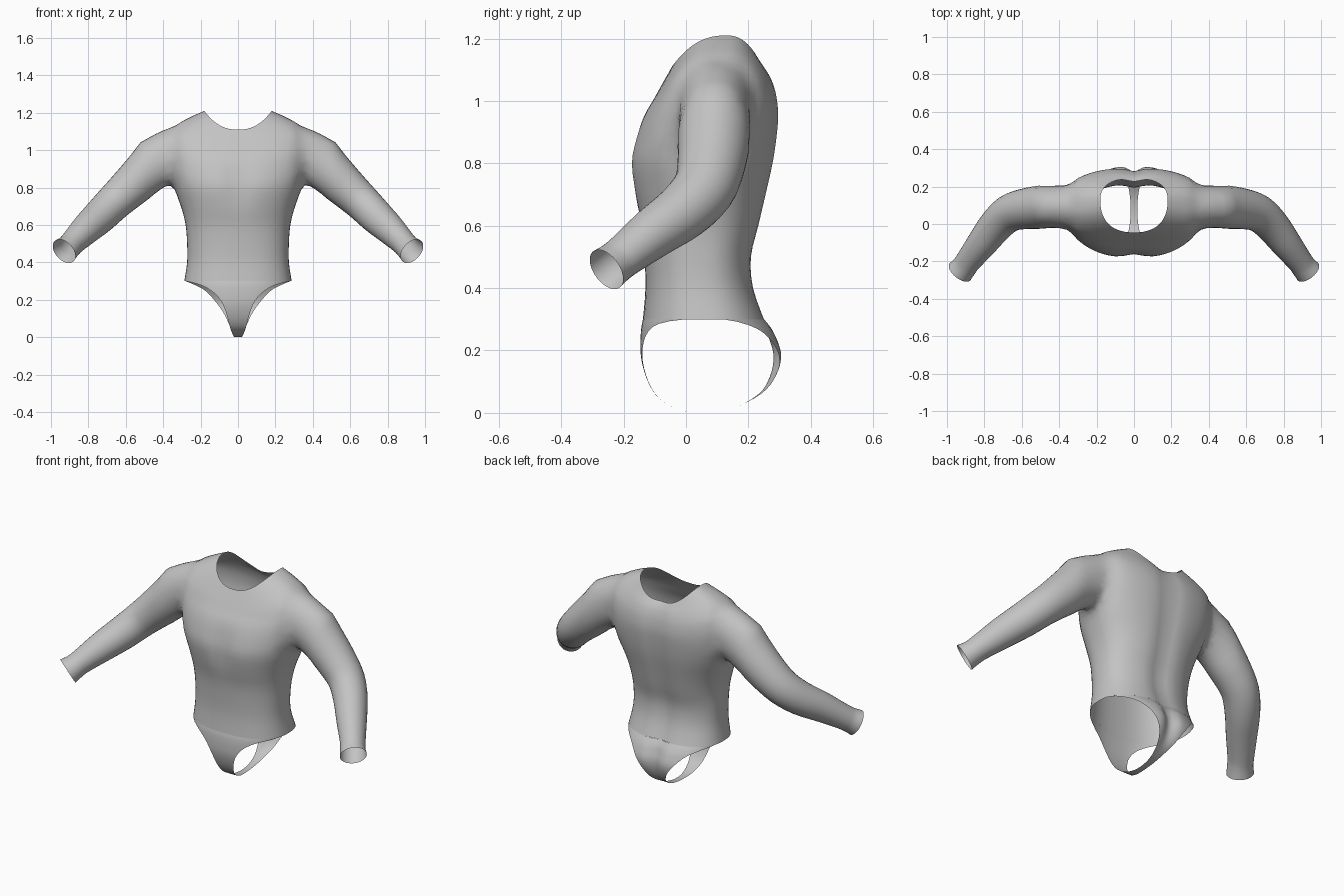
import bpy, bmesh, math
from mathutils import Vector

if "Cube" in bpy.data.objects:
    bpy.data.objects.remove(bpy.data.objects["Cube"])

fabric = bpy.data.materials.new("grey_fabric")
fabric.diffuse_color = (0.55, 0.55, 0.55, 1)
fabric.use_nodes = True
fabric.node_tree.nodes["Principled BSDF"].inputs["Base Color"].default_value = fabric.diffuse_color
N = 2.4  # roundness of the body cross-section


def spline(rows, steps):
    """Catmull-Rom interpolation through equal-length rows of numbers."""
    out = []
    for i in range(len(rows) - 1):
        a, b = rows[max(i - 1, 0)], rows[i]
        c, d = rows[i + 1], rows[min(i + 2, len(rows) - 1)]
        for s in range(steps):
            t = s / steps
            out.append([0.5 * (2 * q + (r - p) * t + (2 * p - 5 * q + 4 * r - u) * t * t
                               + (3 * q - p - 3 * r + u) * t ** 3)
                        for p, q, r, u in zip(a, b, c, d)])
    out.append(list(rows[-1]))
    return out


def make_object(name, bm, slots=1):
    bmesh.ops.recalc_face_normals(bm, faces=bm.faces)
    me = bpy.data.meshes.new(name)
    bm.to_mesh(me)
    bm.free()
    for _ in range(slots):
        me.materials.append(fabric)
    ob = bpy.data.objects.new(name, me)
    bpy.context.collection.objects.link(ob)
    return ob


def smooth(ob):
    bpy.ops.object.select_all(action='DESELECT')
    ob.select_set(True)
    bpy.context.view_layer.objects.active = ob
    bpy.ops.object.shade_smooth_by_angle(angle=math.radians(60))


def loft(name, rings):
    """Closed tube; the end caps get material slot 1 so they can be opened later."""
    bm = bmesh.new()
    vs = [[bm.verts.new(p) for p in ring] for ring in rings]
    n = len(vs[0])
    for a, b in zip(vs, vs[1:]):
        for i in range(n):
            j = (i + 1) % n
            bm.faces.new((a[i], a[j], b[j], b[i]))
    for ring in (vs[0], vs[-1]):
        mid = bm.verts.new(sum((v.co for v in ring), Vector()) / n)
        for i in range(n):
            bm.faces.new((ring[i], ring[(i + 1) % n], mid)).material_index = 1
    return make_object(name, bm, 2)


# Torso: half width, side y, front y, back y, front z, side z, back z
body = [
    (.287, .06, -.138, .255, .30, .30, .30),
    (.272, .05, -.130, .220, .40, .40, .40),
    (.272, .05, -.133, .213, .50, .50, .50),
    (.280, .05, -.143, .237, .60, .60, .60),
    (.305, .06, -.166, .260, .70, .70, .70),
    (.345, .08, -.180, .282, .80, .80, .80),
    (.375, .09, -.164, .294, .88, .88, .88),
    (.392, .09, -.138, .300, .95, .96, .95),
    (.395, .09, -.108, .296, 1.00, 1.04, 1.00),
    (.365, .095, -.085, .287, 1.04, 1.11, 1.04),
    (.280, .11, -.062, .270, 1.08, 1.165, 1.08),
    (.180, .13, -.045, .245, 1.11, 1.21, 1.11),
]


def body_ring(hw, ys, yf, yb, zf, zs, zb, n=56):
    pts = []
    for i in range(n):
        a = 2 * math.pi * i / n
        c, s = math.cos(a), math.sin(a)
        x = hw * math.copysign(abs(c) ** (2 / N), c)
        k = abs(s) ** (2 / N)
        y = ys + ((yb if s > 0 else yf) - ys) * k
        # shallow grooves along the spine and between the chest halves
        if s > 0:
            y -= .018 * math.exp(-(x / .05) ** 2)
        else:
            y += .02 * math.exp(-(x / .06) ** 2 - ((zf - .82) / .12) ** 2)
        z = (zb if s > 0 else zf)
        pts.append((x, y, z + (zs - z) * c * c))
    return pts


torso = loft("torso_and_sleeves", [body_ring(*r) for r in spline(body, 3)])

# Sleeves: centre x, y, z, radius up, radius across
arm = [
    (.24, .10, 1.02, .09, .08), (.32, .095, 1.005, .125, .105),
    (.40, .093, .965, .140, .118), (.49, .090, .882, .124, .117),
    (.59, .080, .790, .108, .108), (.67, .055, .715, .098, .100),
    (.74, -.010, .645, .092, .092), (.81, -.100, .580, .082, .082),
    (.88, -.190, .510, .068, .070), (.905, -.225, .483, .067, .068),
    (.93, -.255, .460, .074, .071),
]


def sleeve_rings(side, n=32):
    rows = spline(arm, 3)
    cs = [Vector(r[:3]) for r in rows]
    rings = []
    for i, r in enumerate(rows):
        t = (cs[min(i + 1, len(cs) - 1)] - cs[max(i - 1, 0)]).normalized()
        across = (Vector((0, 1, 0)) - t * t.y).normalized()
        up = across.cross(t)
        ring = []
        for j in range(n):
            a = 2 * math.pi * j / n
            p = cs[i] + up * r[3] * math.cos(a) + across * r[4] * math.sin(a)
            ring.append((p.x * side, p.y, p.z))
        rings.append(ring)
    return rings


for side in (1, -1):
    sleeve = loft("sleeve", sleeve_rings(side))
    bpy.context.view_layer.objects.active = torso
    mod = torso.modifiers.new("join_sleeve", 'BOOLEAN')
    mod.operation = 'UNION'
    mod.solver = 'EXACT'
    mod.object = sleeve
    bpy.ops.object.modifier_apply(modifier=mod.name)
    bpy.data.objects.remove(sleeve)

# Open the neck, waist and cuffs, then blend the shoulder seams
bm = bmesh.new()
bm.from_mesh(torso.data)
bmesh.ops.delete(bm, geom=[f for f in bm.faces if f.material_index == 1], context='FACES')
bmesh.ops.remove_doubles(bm, verts=bm.verts, dist=.006)
seam = [v for v in bm.verts if .31 < abs(v.co.x) < .5 and v.co.z > .76]
for _ in range(10):
    bmesh.ops.smooth_vert(bm, verts=seam, factor=.5, use_axis_x=True,
                          use_axis_y=True, use_axis_z=True)
bm.to_mesh(torso.data)
bm.free()
torso.data.materials.pop(index=1)
smooth(torso)

# Crotch panel: y, z, half width, cleft depth, running from front to back
panel = [
    (-.138, .30, .280, 0), (-.143, .275, .190, 0), (-.146, .23, .120, 0),
    (-.143, .17, .078, 0), (-.122, .10, .055, 0), (-.085, .045, .040, 0),
    (-.02, .010, .026, 0), (.05, .001, .018, 0), (.13, .010, .020, 0),
    (.20, .035, .030, .005), (.262, .075, .050, .015), (.300, .135, .080, .025),
    (.310, .19, .120, .03), (.294, .24, .165, .028), (.278, .27, .210, .022),
    (.255, .30, .280, .018),
]
bm = bmesh.new()
rows = []
COLS = 20
for y0, z, hw, cleft in spline(panel, 3):
    row = []
    for i in range(COLS + 1):
        x = hw * math.sin(math.pi * (i / COLS - .5))
        k = max(0, 1 - abs(x / .287) ** N) ** (1 / N)
        y = .06 + (y0 - .06) * k - cleft * math.exp(-(x / .04) ** 2)
        row.append(bm.verts.new((x, y, z)))
    rows.append(row)
for a, b in zip(rows, rows[1:]):
    for i in range(COLS):
        bm.faces.new((a[i], b[i], b[i + 1], a[i + 1]))
smooth(make_object("crotch_panel", bm))
